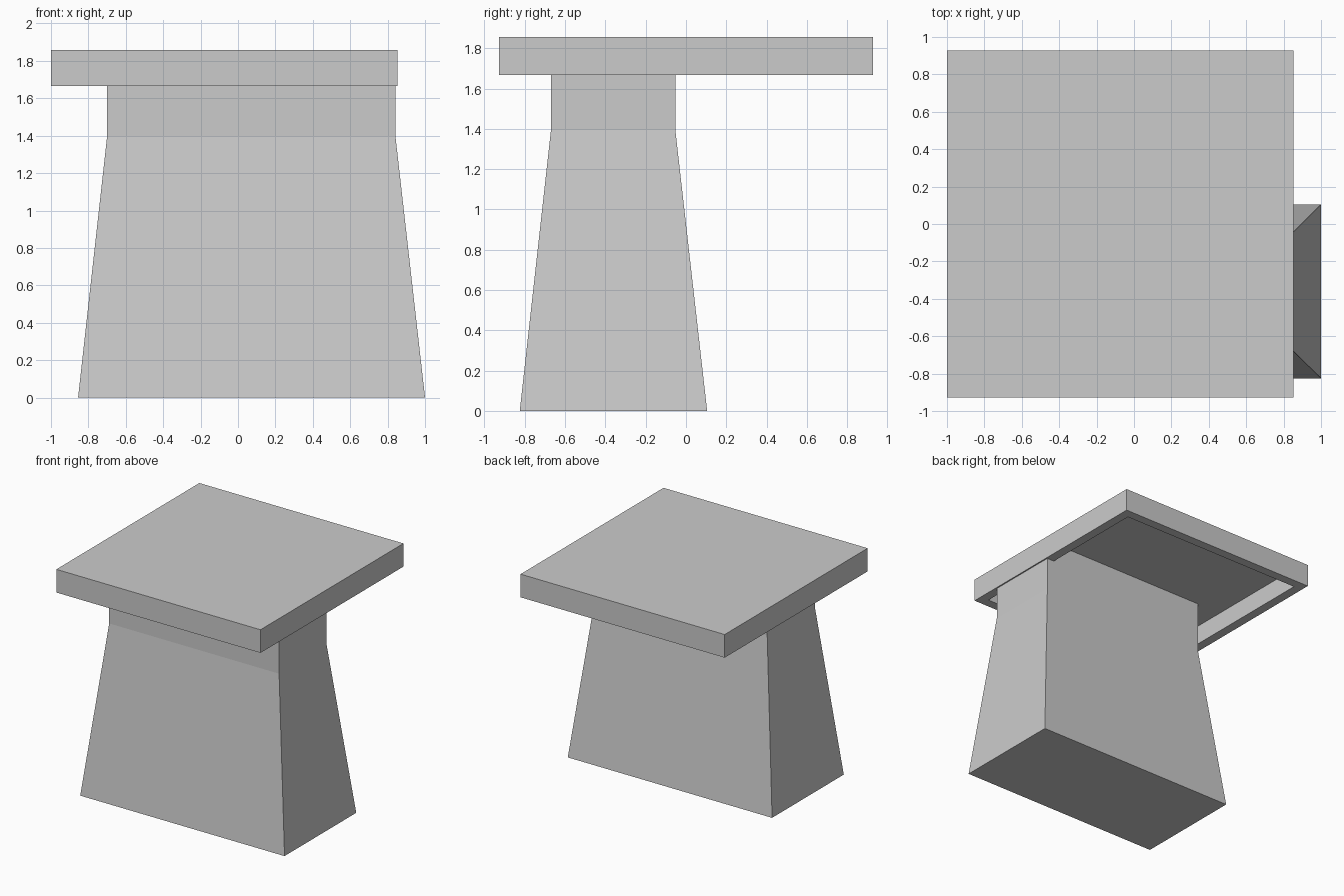
import bpy
import bmesh

cube = bpy.data.objects.get("Cube")
if cube:
    bpy.data.objects.remove(cube, do_unlink=True)

grey = bpy.data.materials.new("light grey")
grey.use_nodes = True
colour = (0.6, 0.6, 0.6, 1.0)
grey.diffuse_color = colour
grey.node_tree.nodes["Principled BSDF"].inputs["Base Color"].default_value = colour


def loft(name, sections):
    """Closed skin through rectangles given as (x0, x1, y0, y1, z)."""
    bm = bmesh.new()
    rings = []
    for x0, x1, y0, y1, z in sections:
        corners = ((x0, y0), (x1, y0), (x1, y1), (x0, y1))
        rings.append([bm.verts.new((x, y, z)) for x, y in corners])
    for low, high in zip(rings, rings[1:]):
        for i in range(4):
            j = (i + 1) % 4
            bm.faces.new((low[i], low[j], high[j], high[i]))
    bm.faces.new(rings[0])
    bm.faces.new(rings[-1])
    bmesh.ops.recalc_face_normals(bm, faces=bm.faces)
    mesh = bpy.data.meshes.new(name)
    bm.to_mesh(mesh)
    bm.free()
    mesh.materials.append(grey)
    obj = bpy.data.objects.new(name, mesh)
    bpy.context.collection.objects.link(obj)
    return obj


# Slab: top, outer walls, underside rim, then up into the hollow
top, under, ceiling, rim = 1.857, 1.667, 1.827, 0.077
outer = (-1.0, 0.853, -0.927, 0.927)
inner = tuple(v + s * rim for v, s in zip(outer, (1, -1, 1, -1)))
loft("slab", [(*outer, top), (*outer, under), (*inner, under), (*inner, ceiling)])

# Pedestal: tapered foot with a straight neck reaching into the hollow
neck = (-0.70, 0.842, -0.67, -0.053)
loft("pedestal", [(-0.855, 1.0, -0.825, 0.105, 0.0), (*neck, 1.395), (*neck, ceiling)])
